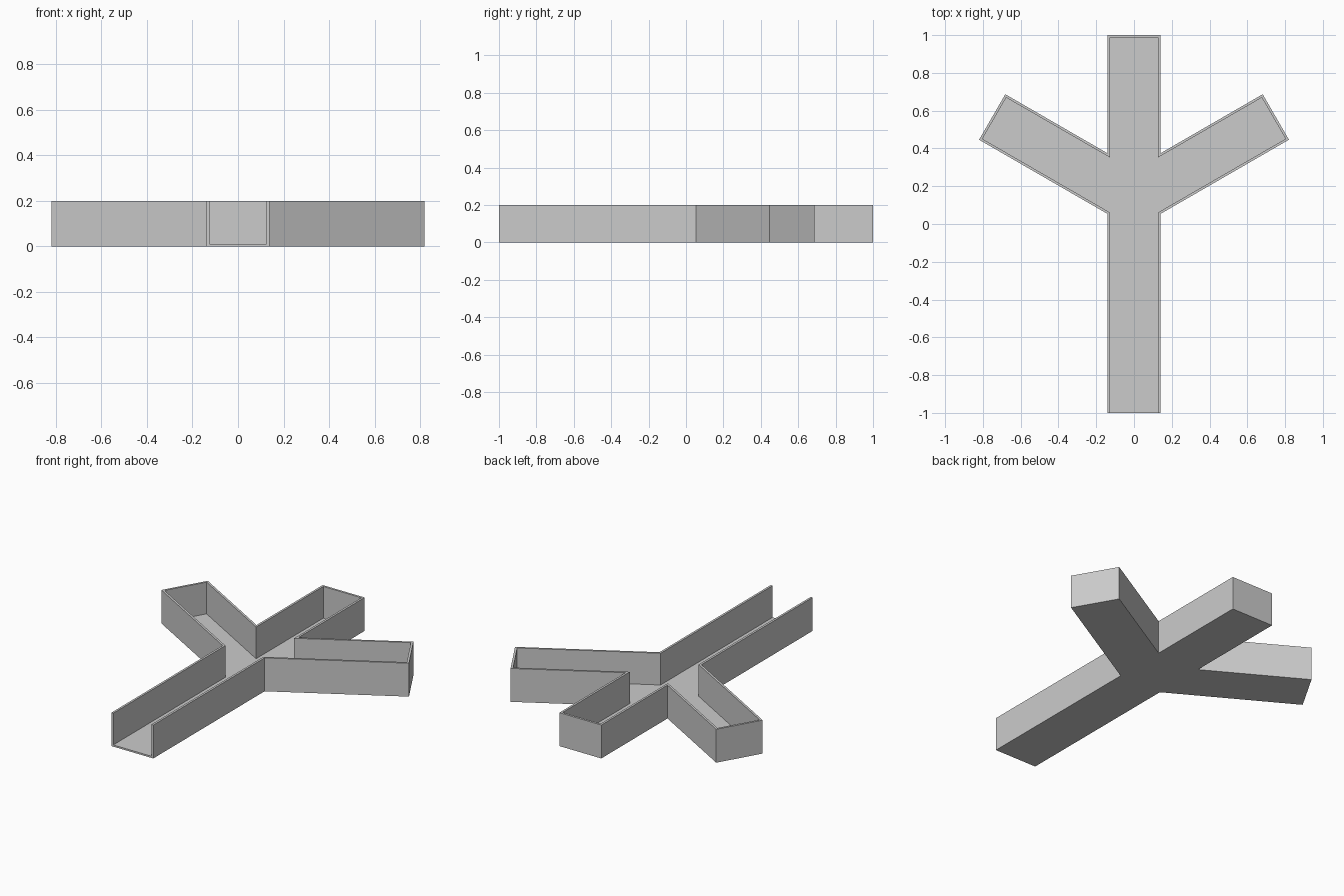
import bpy, bmesh, math
from mathutils import Vector

cube = bpy.data.objects.get("Cube")
if cube:
    bpy.data.objects.remove(cube, do_unlink=True)

HUB_Y, ARM, HALF, HEIGHT = 0.133, 0.867, 0.139, 0.2
WALL, FLOOR = 0.013, 0.01

grey = bpy.data.materials.new("plain_grey")
grey.use_nodes = True
colour = (0.6, 0.6, 0.6, 1)
grey.diffuse_color = colour
grey.node_tree.nodes["Principled BSDF"].inputs["Base Color"].default_value = colour


def outline(inset):
    """Channel edge from the open right front corner around to the left one."""
    w, reach = HALF - inset, ARM - inset
    along = Vector((math.cos(math.pi / 6), math.sin(math.pi / 6)))
    across = Vector((-along.y, along.x))
    hub = Vector((0, HUB_Y))
    rise, offset = w * along.y / along.x, w / along.x
    side = [Vector((w, -1)),
            Vector((w, HUB_Y + rise - offset)),
            hub + along * reach - across * w,
            hub + along * reach + across * w,
            Vector((w, HUB_Y + rise + offset)),
            Vector((w, HUB_Y + reach))]
    return side + [Vector((-p.x, p.y)) for p in reversed(side)]


def prism(name, points, bottom, top):
    bm = bmesh.new()
    face = bm.faces.new([bm.verts.new((p.x, p.y, bottom)) for p in points])
    result = bmesh.ops.extrude_face_region(bm, geom=[face], use_keep_orig=True)
    verts = [g for g in result["geom"] if isinstance(g, bmesh.types.BMVert)]
    bmesh.ops.translate(bm, vec=(0, 0, top - bottom), verts=verts)
    bmesh.ops.recalc_face_normals(bm, faces=bm.faces)
    mesh = bpy.data.meshes.new(name)
    bm.to_mesh(mesh)
    bm.free()
    mesh.materials.append(grey)
    obj = bpy.data.objects.new(name, mesh)
    bpy.context.collection.objects.link(obj)
    return obj


outer, inner = outline(0), outline(WALL)
# Floor fits inside the wall, which runs full height and is open at the front
prism("channel_floor", inner, 0, FLOOR)
prism("channel_wall", outer + inner[::-1], 0, HEIGHT)
